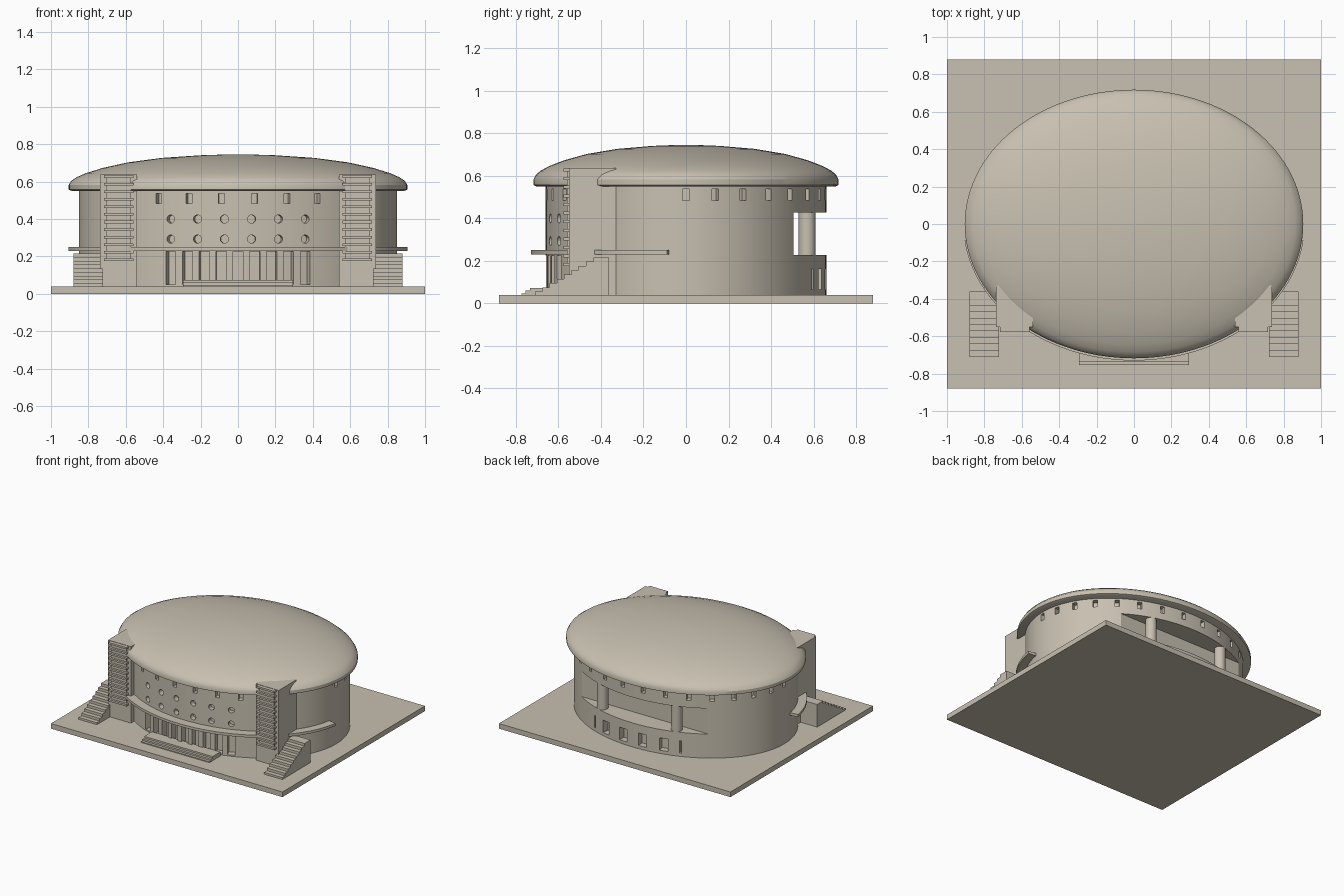
import bpy, bmesh, math
from mathutils import Matrix, Vector

if "Cube" in bpy.data.objects:
    bpy.data.objects.remove(bpy.data.objects["Cube"])

stone = bpy.data.materials.new("warm_stone")
stone.diffuse_color = (0.58, 0.53, 0.44, 1)
stone.use_nodes = True
stone.node_tree.nodes["Principled BSDF"].inputs["Base Color"].default_value = stone.diffuse_color
RX, RY = 0.85, 0.66          # wall ellipse
SEG = 120


def finish(name, bm, smooth=False):
    bmesh.ops.recalc_face_normals(bm, faces=bm.faces)
    me = bpy.data.meshes.new(name)
    bm.to_mesh(me)
    bm.free()
    me.materials.append(stone)
    ob = bpy.data.objects.new(name, me)
    bpy.context.collection.objects.link(ob)
    if smooth:
        shade(ob)
    return ob


def shade(ob):
    bpy.ops.object.select_all(action='DESELECT')
    ob.select_set(True)
    bpy.context.view_layer.objects.active = ob
    bpy.ops.object.shade_smooth_by_angle(angle=math.radians(30))


def add_box(bm, x0, x1, y0, y1, z0, z1, turn=None):
    m = Matrix.Translation(((x0 + x1) / 2, (y0 + y1) / 2, (z0 + z1) / 2))
    m = m @ Matrix.Diagonal((x1 - x0, y1 - y0, z1 - z0, 1))
    bmesh.ops.create_cube(bm, size=1, matrix=(turn @ m) if turn else m)


def box(name, *dims):
    bm = bmesh.new()
    add_box(bm, *dims)
    return finish(name, bm)


def lathe(name, profile, rx, ry):
    """Elliptical solid from (scale, z) rings, capped at both ends."""
    bm = bmesh.new()
    rings = []
    for s, z in profile:
        rings.append([bm.verts.new((rx * s * math.cos(2 * math.pi * i / SEG),
                                    ry * s * math.sin(2 * math.pi * i / SEG), z))
                      for i in range(SEG)])
    for a, b in zip(rings, rings[1:]):
        for i in range(SEG):
            j = (i + 1) % SEG
            bm.faces.new((a[i], a[j], b[j], b[i]))
    bm.faces.new(rings[0])
    bm.faces.new(rings[-1])
    return finish(name, bm, True)


def wall_frame(t):
    """Matrix at wall angle t: local x points outward, local y along the wall."""
    n = Vector((math.cos(t) / RX, math.sin(t) / RY))
    return (Matrix.Translation((RX * math.cos(t), RY * math.sin(t), 0))
            @ Matrix.Rotation(math.atan2(n.y, n.x), 4, 'Z'))


def angle_at(x, side):
    return side * math.acos(x / RX)


def stairs(name, x0, x1, y0, y1, z0, z1, n, landing=0.0):
    """Solid flight climbing towards +y."""
    run, rise = (y1 - landing - y0) / n, (z1 - z0) / n
    pts = [(y0, z0)]
    for i in range(n):
        pts += [(y0 + i * run, z0 + (i + 1) * rise), (y0 + (i + 1) * run, z0 + (i + 1) * rise)]
    if landing:
        pts.append((y1, z1))
    pts.append((y1, z0))
    bm = bmesh.new()
    f = bm.faces.new([bm.verts.new((x0, y, z)) for y, z in pts])
    r = bmesh.ops.extrude_face_region(bm, geom=[f])
    bmesh.ops.translate(bm, vec=(x1 - x0, 0, 0),
                        verts=[v for v in r["geom"] if isinstance(v, bmesh.types.BMVert)])
    return finish(name, bm)


# Ground slab
box("base_plate", -1, 1, -0.88, 0.88, 0, 0.04)

# Drum wall
drum = lathe("drum_wall", [(1, 0.03), (1, 0.56)], RX, RY)

# Openings cut into the drum
bm = bmesh.new()
add_box(bm, -0.8, 0.8, 0.505, 0.9, 0.228, 0.428)              # rear terrace
for i in range(30):                                          # small upper windows
    deg = i * 12
    if deg <= 180 or 240 <= deg <= 300:
        add_box(bm, -0.04, 0.04, -0.016, 0.016, 0.483, 0.537, wall_frame(math.radians(deg)))
for x in (-0.36, -0.217, -0.073, 0.073, 0.217, 0.36):        # round windows
    for z in (0.293, 0.4):
        m = wall_frame(angle_at(x, -1)) @ Matrix.Translation((0, 0, z)) @ Matrix.Rotation(math.pi / 2, 4, 'Y')
        bmesh.ops.create_cone(bm, cap_ends=True, segments=20, radius1=0.022,
                              radius2=0.022, depth=0.08, matrix=m)
for i in range(-4, 5):                                       # entrance bays
    add_box(bm, -0.05, 0.05, -0.028, 0.028, 0.05, 0.226, wall_frame(angle_at(i * 0.09, -1)))
for x in (-0.25, -0.083, 0.083, 0.25):                       # rear ground windows
    add_box(bm, -0.05, 0.05, -0.033, 0.033, 0.065, 0.162, wall_frame(angle_at(x, 1)))
for x in (-0.37, 0.37):                                      # rear slits
    add_box(bm, -0.03, 0.03, -0.007, 0.007, 0.065, 0.162, wall_frame(angle_at(x, 1)))
cutter = finish("opening_cutter", bm)
cutter.hide_render = True
mod = drum.modifiers.new("openings", 'BOOLEAN')
mod.operation, mod.solver, mod.object = 'DIFFERENCE', 'EXACT', cutter
bpy.context.view_layer.objects.active = drum
bpy.ops.object.modifier_apply(modifier=mod.name)
bpy.data.objects.remove(cutter)
shade(drum)

# Domed roof with rounded rim
lathe("domed_roof", [(0.98, 0.55), (1, 0.557), (1, 0.583), (0.985, 0.604), (0.955, 0.623),
                     (0.9, 0.645), (0.8, 0.673), (0.65, 0.703), (0.45, 0.727),
                     (0.22, 0.741), (0.08, 0.745), (0.01, 0.746)], 0.905, 0.718)

# Curved ledge around the front half
bm = bmesh.new()
prev = first = None
for i in range(81):
    t = math.radians(-7 - 166 * i / 80)
    c, s = math.cos(t), math.sin(t)
    ring = [bm.verts.new((rx * c, ry * s, z)) for rx, ry, z in
            ((0.84, 0.65, 0.23), (0.912, 0.73, 0.23), (0.912, 0.73, 0.25), (0.84, 0.65, 0.25))]
    if prev:
        for k in range(4):
            bm.faces.new((prev[k], prev[(k + 1) % 4], ring[(k + 1) % 4], ring[k]))
    first = first or ring
    prev = ring
bm.faces.new(first)
bm.faces.new(prev)
finish("front_ledge", bm, True)

# Rear terrace columns
for side in (-1, 1):
    bm = bmesh.new()
    bmesh.ops.create_cone(bm, cap_ends=True, segments=32, radius1=0.04, radius2=0.04,
                          depth=0.21, matrix=Matrix.Translation((side * 0.32, 0.57, 0.328)))
    finish("terrace_column", bm, True)

# Towers with louvres and side stairs, mirrored
for side, tag in ((-1, "left"), (1, "right")):
    def span(a, b):
        return sorted((side * a, side * b))
    box(tag + "_tower", *span(0.54, 0.737), -0.55, -0.33, 0.03, 0.637)
    bm = bmesh.new()
    add_box(bm, *span(0.572, 0.705), -0.56, -0.54, 0.18, 0.63)
    for i in range(12):
        z = 0.175 + i * 0.0405
        add_box(bm, *span(0.56, 0.717), -0.577, -0.54, z, z + 0.014)
    finish(tag + "_louvres", bm)
    stairs(tag + "_side_stairs", *span(0.722, 0.88), -0.71, -0.362, 0.035, 0.217, 9, 0.04)

# Entrance steps
stairs("entrance_steps", -0.295, 0.295, -0.775, -0.64, 0.035, 0.073, 3, 0.075)
